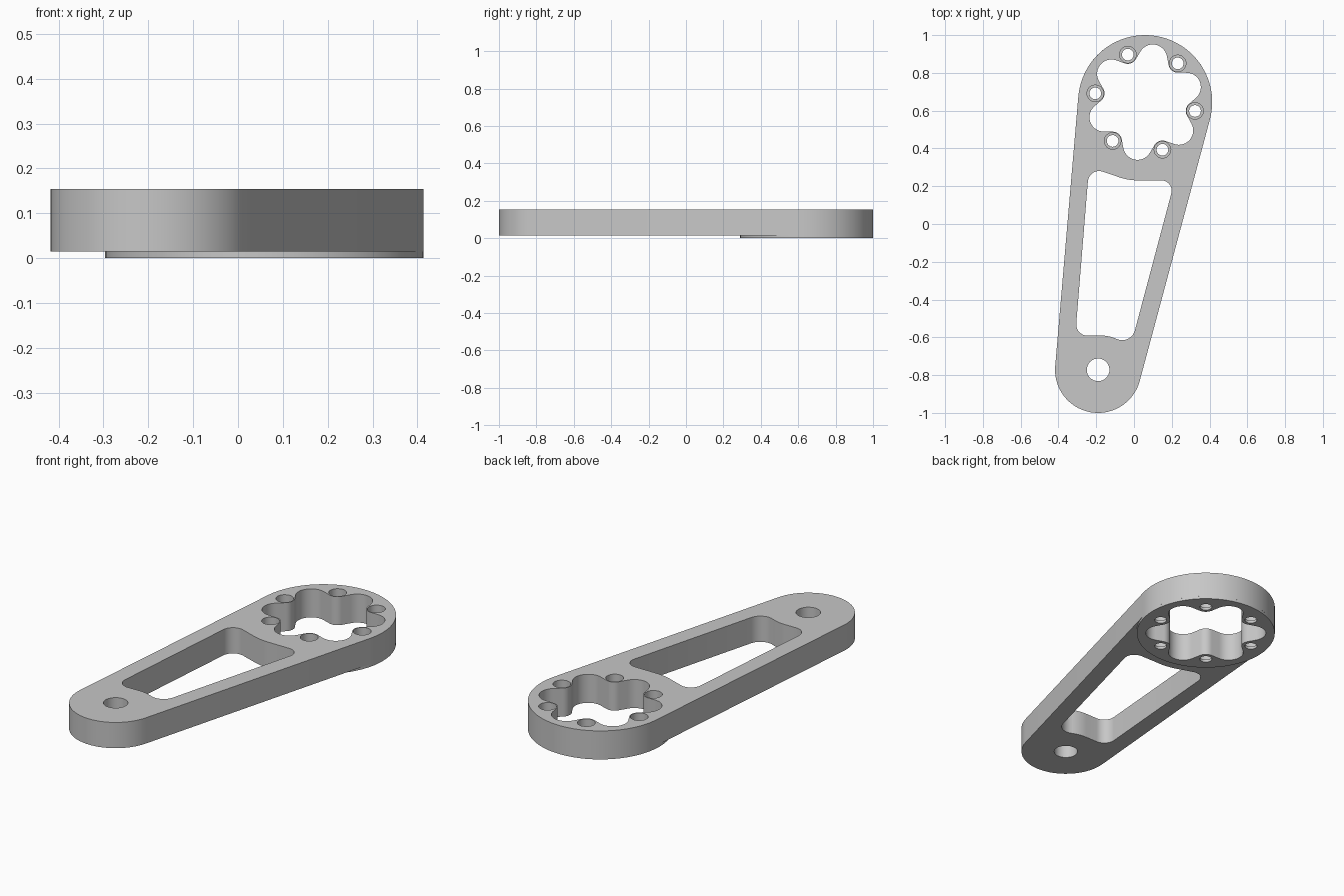
import bpy
import bmesh
from math import acos, atan2, cos, pi, radians, sin, tan
from mathutils import Vector

if "Cube" in bpy.data.objects:
    bpy.data.objects.remove(bpy.data.objects["Cube"])

HUB, HUB_R = Vector((0.059, 0.645)), 0.355
END, END_R = Vector((-0.19, -0.772)), 0.228
BOLT_RING, BOLT_TURN = 0.268, radians(-10)

grey = bpy.data.materials.new("plain grey")
grey.use_nodes = True
colour = (0.57, 0.57, 0.57, 1)
grey.diffuse_color = colour
grey.node_tree.nodes["Principled BSDF"].inputs["Base Color"].default_value = colour


def polar(centre, radius, angle):
    return centre + radius * Vector((cos(angle), sin(angle)))


def arc(centre, radius, start, end, steps):
    return [polar(centre, radius, start + (end - start) * i / steps)
            for i in range(steps + 1)]


def circle(centre, radius, steps=32):
    return arc(centre, radius, 0, 2 * pi, steps)[:-1]


def rounded(corners, steps=10):
    """Polygon whose corners (x, y, radius) are replaced by arcs."""
    points = []
    for i, (x, y, radius) in enumerate(corners):
        p = Vector((x, y))
        a = (Vector(corners[i - 1][:2]) - p).normalized()
        b = (Vector(corners[(i + 1) % len(corners)][:2]) - p).normalized()
        half = a.angle(b) / 2
        centre = p + (a + b).normalized() * radius / sin(half)
        u = p + a * radius / tan(half) - centre
        v = p + b * radius / tan(half) - centre
        start = atan2(u.y, u.x)
        turn = (atan2(v.y, v.x) - start + pi) % (2 * pi) - pi
        points += arc(centre, radius, start, start + turn, steps)
    return points


def plate(name, loops, bottom, top):
    """Solid plate: the first loop is the outline, the others are holes."""
    curve = bpy.data.curves.new(name + "_profile", "CURVE")
    curve.dimensions = "2D"
    curve.fill_mode = "BOTH"
    curve.extrude = (top - bottom) / 2
    for loop in loops:
        spline = curve.splines.new("POLY")
        spline.points.add(len(loop) - 1)
        for point, p in zip(spline.points, loop):
            point.co = (p.x, p.y, 0, 1)
        spline.use_cyclic_u = True
    helper = bpy.data.objects.new(name + "_profile", curve)
    bpy.context.collection.objects.link(helper)
    bpy.context.view_layer.update()
    mesh = bpy.data.meshes.new_from_object(
        helper.evaluated_get(bpy.context.evaluated_depsgraph_get()))
    bpy.data.objects.remove(helper)
    bm = bmesh.new()
    bm.from_mesh(mesh)
    bmesh.ops.remove_doubles(bm, verts=bm.verts, dist=1e-5)
    bmesh.ops.translate(bm, verts=bm.verts, vec=(0, 0, (top + bottom) / 2))
    bmesh.ops.recalc_face_normals(bm, faces=bm.faces)
    bm.to_mesh(mesh)
    bm.free()
    mesh.materials.clear()
    mesh.materials.append(grey)
    obj = bpy.data.objects.new(name, mesh)
    bpy.context.collection.objects.link(obj)
    bpy.ops.object.select_all(action="DESELECT")
    obj.select_set(True)
    bpy.context.view_layer.objects.active = obj
    bpy.ops.object.shade_smooth_by_angle(angle=radians(30))
    return obj


# Arm outline: two round ends joined by tangent lines
axis = END - HUB
heading = atan2(axis.y, axis.x)
spread = acos((HUB_R - END_R) / axis.length)
outline = (arc(HUB, HUB_R, heading + spread, heading + 2 * pi - spread, 48)
           + arc(END, END_R, heading - spread, heading + spread, 36))

# Six-lobed opening: lobe arcs alternate with bosses around the bolt holes
bolts = [polar(HUB, BOLT_RING, BOLT_TURN + i * pi / 3) for i in range(6)]
LOBE_C, LOBE_R, BOSS_R = 0.233, 0.076, 0.049
opening = []
for i, bolt in enumerate(bolts):
    out = BOLT_TURN + i * pi / 3 - pi / 6
    lobe = polar(HUB, LOBE_C, out)
    gap = bolt - lobe
    side = atan2(gap.y, gap.x) - acos((LOBE_R + BOSS_R) / gap.length)
    swing = (side - out + pi) % (2 * pi) - pi
    inward = out + pi / 6 + pi
    bend = swing - pi / 6
    opening += arc(lobe, LOBE_R, out - swing, out + swing, 14)
    opening += arc(bolt, BOSS_R, inward + bend, inward - bend, 8)

# Rounded window between the two ends
window = rounded([(-0.238, 0.302, 0.06), (-0.03, 0.231, 0.3),
                  (0.216, 0.231, 0.055), (-0.017, -0.645, 0.07),
                  (-0.13, -0.59, 0.2), (-0.311, -0.592, 0.06)])

# Main arm with wide bolt bores and the pivot hole
plate("arm", [outline, opening, window, circle(END, 0.06)]
      + [circle(b, 0.044, 24) for b in bolts], 0.015, 0.154)

# Thin flange under the large end, with narrow bolt holes
plate("hub_flange", [circle(HUB, HUB_R, 64), opening]
      + [circle(b, 0.031, 24) for b in bolts], 0, 0.015)
